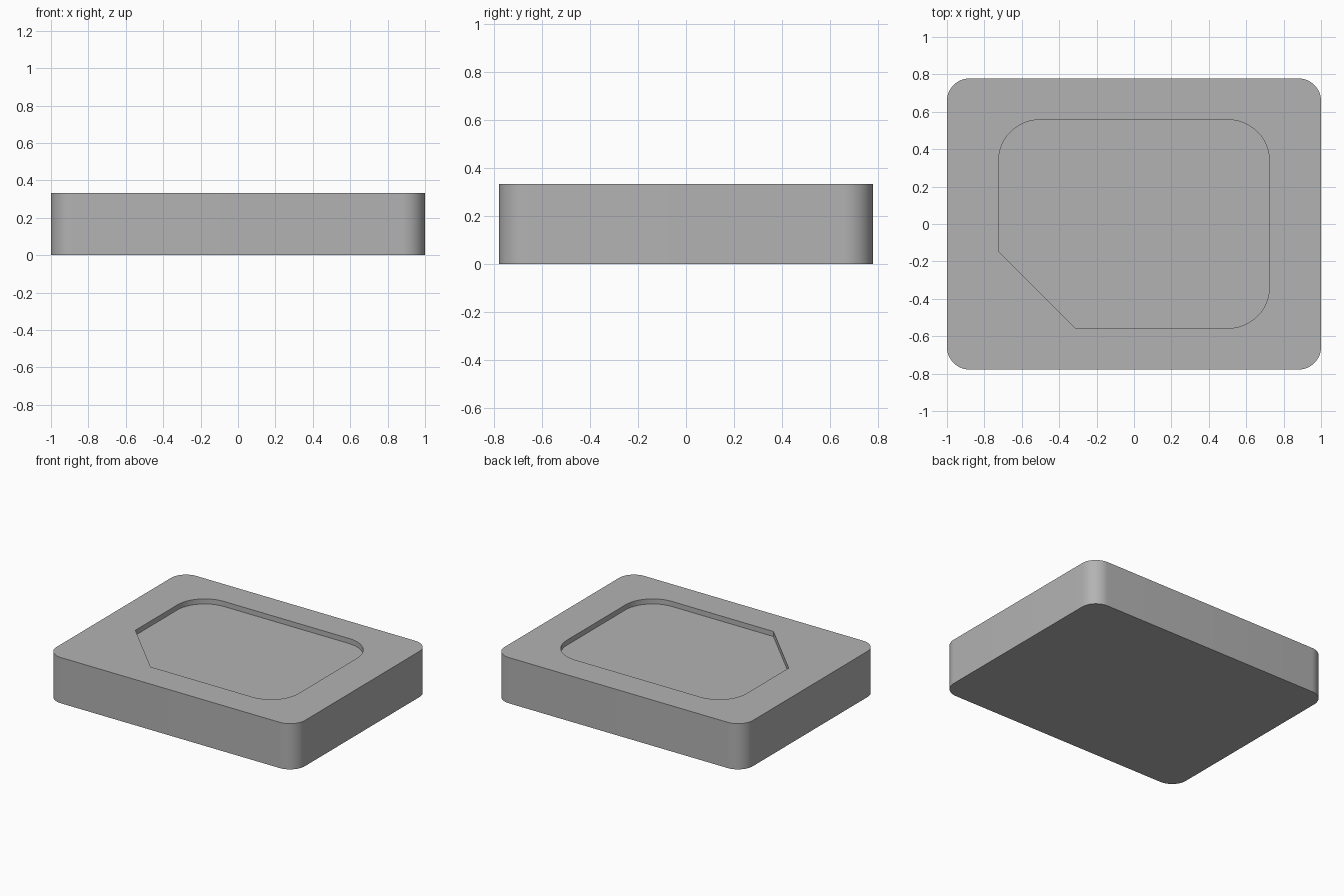
import bpy
import bmesh
from math import cos, sin, pi, radians

cube = bpy.data.objects.get("Cube")
if cube:
    bpy.data.objects.remove(cube)

HEIGHT = 0.333
POCKET_DEPTH = 0.037
STEPS = 12


def corner(cx, cy, radius, quarter):
    """Points of a rounded corner, counter-clockwise from the given quarter."""
    angles = [(quarter + i / STEPS) * pi / 2 for i in range(STEPS + 1)]
    return [(cx + radius * cos(a), cy + radius * sin(a)) for a in angles]


def rounded_outline(half_x, half_y, radius, chamfer=0):
    """Rounded rectangle; a chamfer replaces the front right corner."""
    x, y = half_x - radius, half_y - radius
    points = corner(x, y, radius, 0) + corner(-x, y, radius, 1)
    if chamfer:
        points += [(-half_x, chamfer - half_y), (chamfer - half_x, -half_y)]
    else:
        points += corner(-x, -y, radius, 2)
    return points + corner(x, -y, radius, 3)


def add_loop(bm, points, z):
    return [bm.verts.new((x, y, z)) for x, y in points]


def bridge(bm, a, b):
    n = len(a)
    for i in range(n):
        j = (i + 1) % n
        bm.faces.new((a[i], a[j], b[j], b[i]))


grey = bpy.data.materials.new("plain_grey")
grey.use_nodes = True
colour = (0.45, 0.45, 0.45, 1)
grey.diffuse_color = colour
grey.node_tree.nodes["Principled BSDF"].inputs["Base Color"].default_value = colour

# Block walls and recess walls
outer = rounded_outline(1.0, 0.778, 0.12)
inner = rounded_outline(0.724, 0.557, 0.22, 0.41)
bm = bmesh.new()
bottom = add_loop(bm, outer, 0)
top = add_loop(bm, outer, HEIGHT)
rim = add_loop(bm, inner, HEIGHT)
floor = add_loop(bm, inner, HEIGHT - POCKET_DEPTH)
bridge(bm, bottom, top)
bridge(bm, rim, floor)

# Underside, recess floor and the top ring between the outlines
bm.faces.new(bottom[::-1])
bm.faces.new(floor)
ring = [e for e in bm.edges if all(v.co.z > HEIGHT - 0.001 for v in e.verts)]
bmesh.ops.triangle_fill(bm, edges=ring, use_beauty=True, normal=(0, 0, 1))
bmesh.ops.recalc_face_normals(bm, faces=bm.faces)

mesh = bpy.data.meshes.new("recessed_block")
bm.to_mesh(mesh)
bm.free()
mesh.materials.append(grey)
block = bpy.data.objects.new("recessed_block", mesh)
bpy.context.collection.objects.link(block)

bpy.ops.object.select_all(action="DESELECT")
block.select_set(True)
bpy.context.view_layer.objects.active = block
bpy.ops.object.shade_smooth_by_angle(angle=radians(30))
